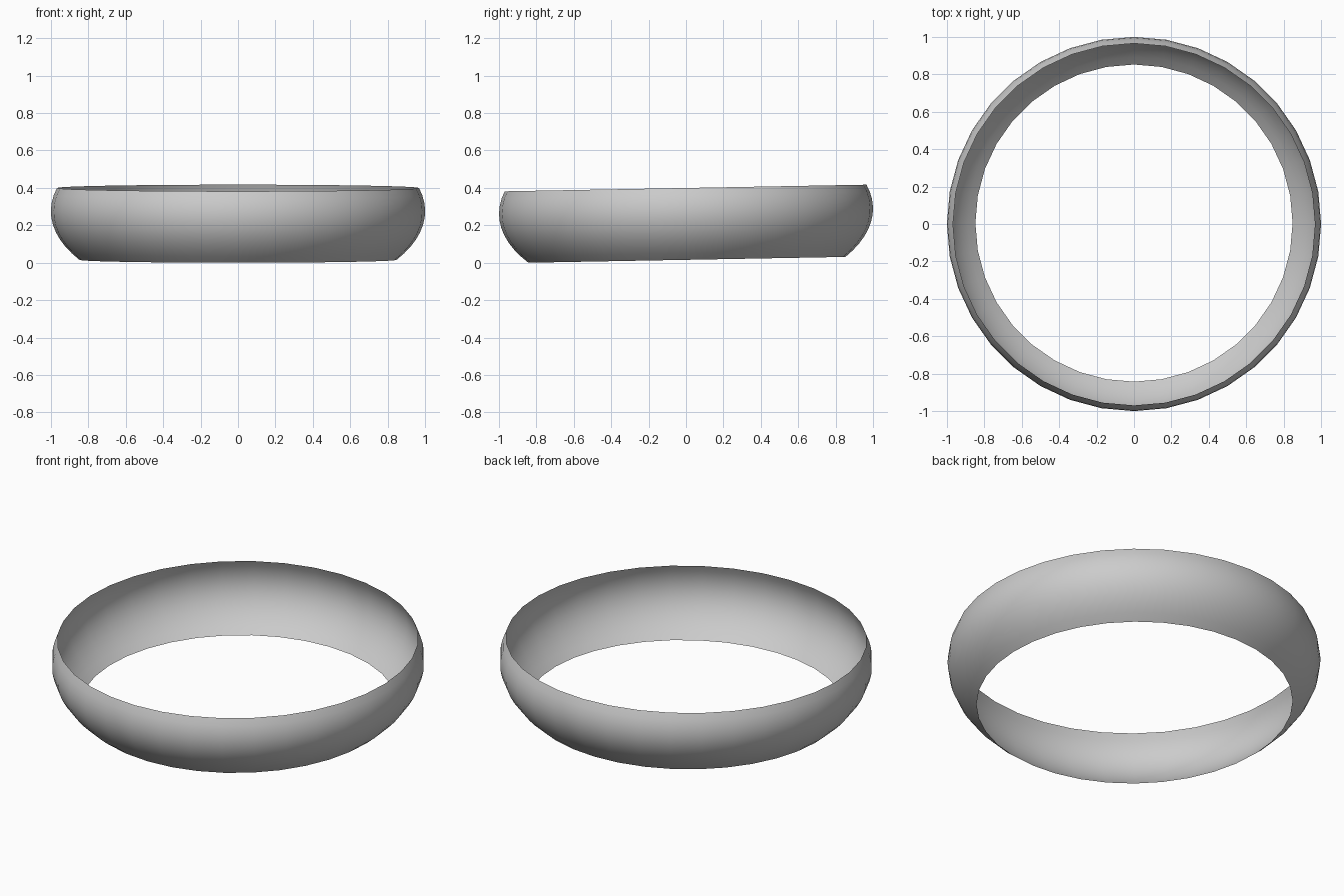
import bpy, bmesh, math
from mathutils import Matrix

if "Cube" in bpy.data.objects:
    bpy.data.objects.remove(bpy.data.objects["Cube"])

SIDES, ROWS = 36, 10
SQUASH, CENTRE = 0.49, 0.276      # flattened-sphere height and equator level
Z_LOW, Z_HIGH = 0.016, 0.40

# Open band: a zone of a flattened sphere
bm = bmesh.new()
a0 = math.asin((Z_LOW - CENTRE) / SQUASH)
a1 = math.asin((Z_HIGH - CENTRE) / SQUASH)
rings = []
for i in range(ROWS + 1):
    a = a0 + (a1 - a0) * i / ROWS
    r, z = math.cos(a), SQUASH * math.sin(a)
    rings.append([bm.verts.new((r * math.cos(t), r * math.sin(t), z))
                  for t in (2 * math.pi * k / SIDES for k in range(SIDES))])
for lo, hi in zip(rings, rings[1:]):
    for k in range(SIDES):
        n = (k + 1) % SIDES
        bm.faces.new((lo[k], lo[n], hi[n], hi[k])).smooth = True

# Slight backward tilt, then rest on the ground
bm.transform(Matrix.Rotation(math.radians(1.05), 4, 'X'))
low = min(v.co.z for v in bm.verts)
mid = (min(v.co.y for v in bm.verts) + max(v.co.y for v in bm.verts)) / 2
bm.transform(Matrix.Translation((0, -mid, -low)))

mesh = bpy.data.meshes.new("ring_band")
bm.to_mesh(mesh)
bm.free()
band = bpy.data.objects.new("ring_band", mesh)
bpy.context.collection.objects.link(band)
